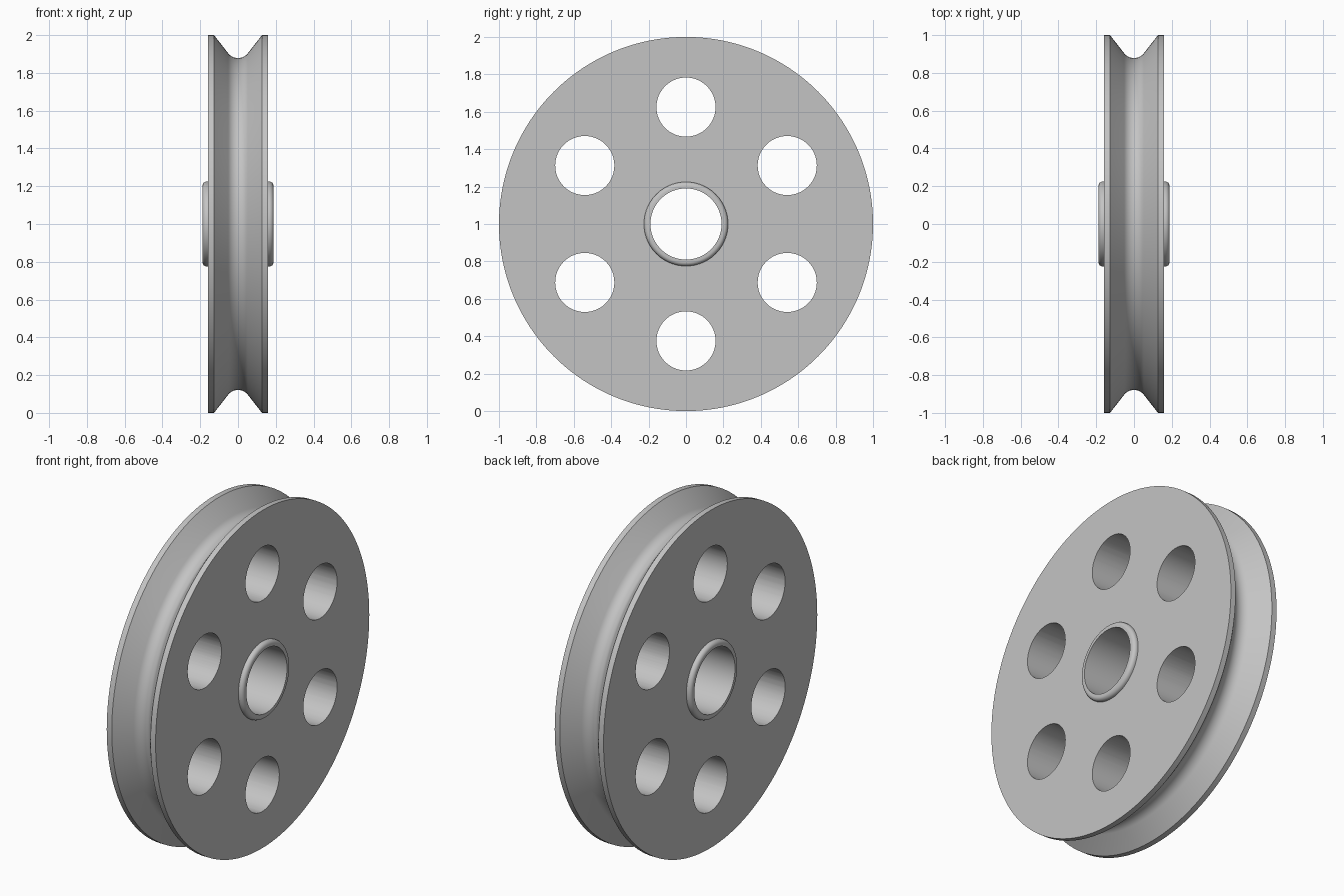
import bpy, bmesh
from math import cos, sin, tan, pi, radians
from mathutils import Matrix, Vector

if "Cube" in bpy.data.objects:
    bpy.data.objects.remove(bpy.data.objects["Cube"], do_unlink=True)

CENTRE = Vector((0, 0, 1))

metal = bpy.data.materials.new("grey_metal")
metal.use_nodes = True
GREY = (0.55, 0.55, 0.55, 1)
metal.diffuse_color = GREY
metal.node_tree.nodes["Principled BSDF"].inputs["Base Color"].default_value = GREY


def finish(bm, name):
    bmesh.ops.recalc_face_normals(bm, faces=bm.faces)
    mesh = bpy.data.meshes.new(name)
    bm.to_mesh(mesh)
    bm.free()
    mesh.materials.append(metal)
    obj = bpy.data.objects.new(name, mesh)
    obj.location = CENTRE
    bpy.context.collection.objects.link(obj)
    return obj


def lathe(name, profile, steps):
    """Spin a closed (x, radius) profile around the x axle."""
    bm = bmesh.new()
    verts = [bm.verts.new((x, 0, r)) for x, r in profile]
    edges = [bm.edges.new((verts[i - 1], v)) for i, v in enumerate(verts)]
    bmesh.ops.spin(bm, geom=verts + edges, cent=(0, 0, 0), axis=(1, 0, 0),
                   angle=2 * pi, steps=steps)
    bmesh.ops.remove_doubles(bm, verts=bm.verts, dist=1e-5)
    return finish(bm, name)


def smooth(obj):
    bpy.ops.object.select_all(action="DESELECT")
    obj.select_set(True)
    bpy.context.view_layer.objects.active = obj
    bpy.ops.object.shade_smooth_by_angle(angle=radians(30))


# Grooved wheel: straight flanks blending into a rounded groove bottom
half, lip, slope, radius = 0.16, 0.127, radians(52), 0.066
depth = radius * (1 - cos(slope)) + (lip - radius * sin(slope)) * tan(slope)
groove = []
for i in range(-8, 9):
    a = slope * i / 8
    groove.append((radius * sin(a), 1 - depth + radius * (1 - cos(a))))
profile = [(-half, 0.21), (-half, 1), (-lip, 1)] + groove
profile += [(lip, 1), (half, 1), (half, 0.21)]
wheel = lathe("grooved_wheel", profile, 192)

# Ring of six lightening holes
bm = bmesh.new()
for i in range(6):
    turn = Matrix.Rotation(i * pi / 3, 4, "X")
    place = turn @ Matrix.Translation((0, 0, 0.625)) @ Matrix.Rotation(pi / 2, 4, "Y")
    bmesh.ops.create_cone(bm, cap_ends=True, segments=64, radius1=0.158,
                          radius2=0.158, depth=1, matrix=place)
cutter = finish(bm, "hole_cutter")
cutter.hide_render = True
cut = wheel.modifiers.new("holes", "BOOLEAN")
cut.operation = "DIFFERENCE"
cut.solver = "EXACT"
cut.object = cutter
bpy.context.view_layer.objects.active = wheel
bpy.ops.object.modifier_apply(modifier="holes")
bpy.data.objects.remove(cutter, do_unlink=True)
smooth(wheel)

# Hub bushing with rounded outer edges
end, bore, outer, fillet = 0.188, 0.19, 0.225, 0.022
corner = [(end - fillet + fillet * cos(a), outer - fillet + fillet * sin(a))
          for a in (i * pi / 12 for i in range(7))]
right = [(end, bore)] + corner
left = [(-x, r) for x, r in reversed(right)]
smooth(lathe("hub_bushing", right + left, 96))
